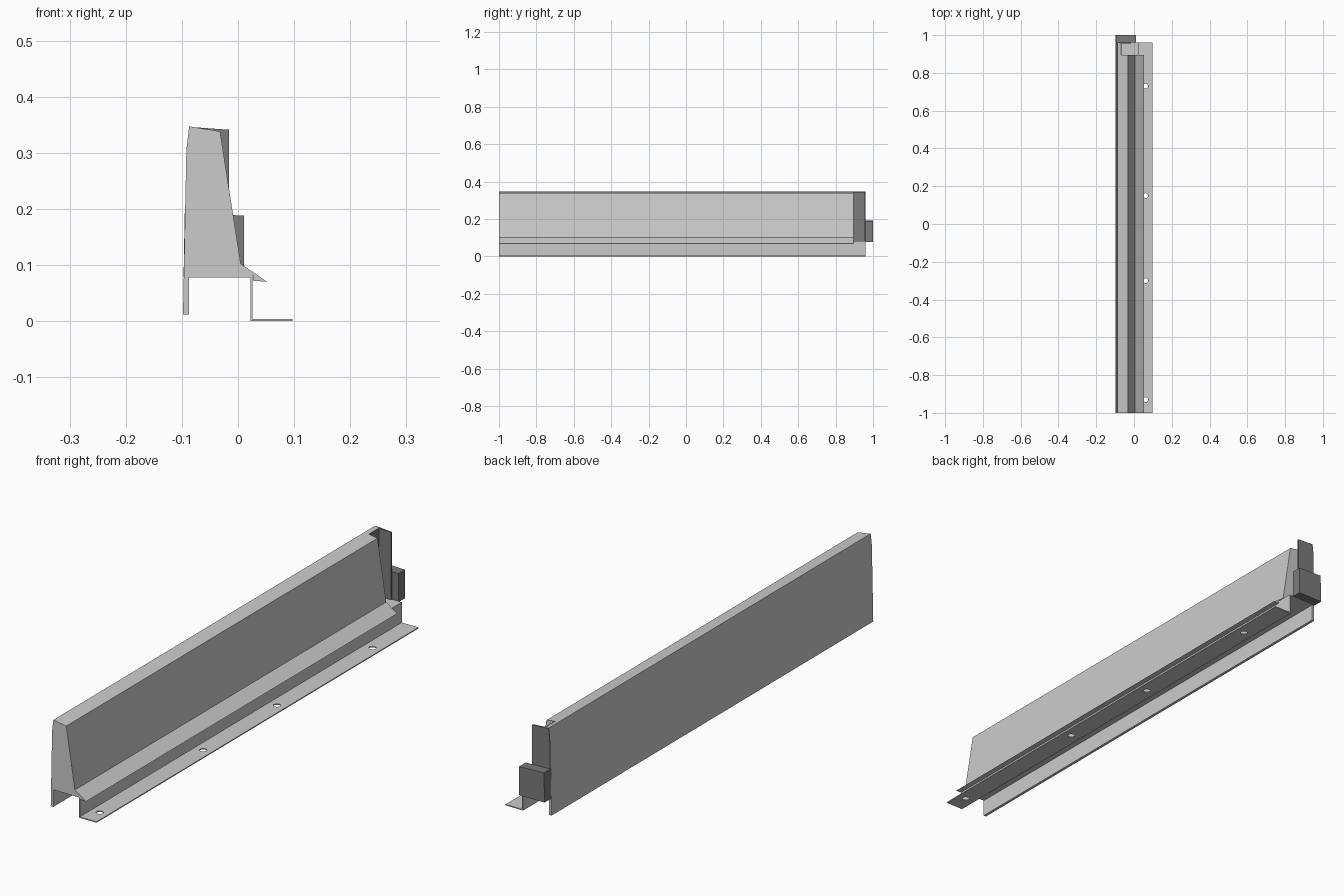
import bpy, bmesh
from math import pi

if "Cube" in bpy.data.objects:
    bpy.data.objects.remove(bpy.data.objects["Cube"])

dark = bpy.data.materials.new("dark_grey")
dark.diffuse_color = (0.2, 0.2, 0.2, 1)
dark.use_nodes = True
dark.node_tree.nodes["Principled BSDF"].inputs["Base Color"].default_value = dark.diffuse_color


def extrude(name, profile, y0, y1, mat=None):
    """Extrude an x-z outline along y."""
    bm = bmesh.new()
    face = bm.faces.new([bm.verts.new((x, y0, z)) for x, z in profile])
    out = bmesh.ops.extrude_face_region(bm, geom=[face])
    verts = [g for g in out["geom"] if isinstance(g, bmesh.types.BMVert)]
    bmesh.ops.translate(bm, verts=verts, vec=(0, y1 - y0, 0))
    bmesh.ops.recalc_face_normals(bm, faces=bm.faces)
    mesh = bpy.data.meshes.new(name)
    bm.to_mesh(mesh)
    bm.free()
    ob = bpy.data.objects.new(name, mesh)
    bpy.context.collection.objects.link(ob)
    if mat:
        mesh.materials.append(mat)
    return ob


# main wedge rail with back lip and drip edge
back = [(-0.087, 0.082), (-0.087, 0.012), (-0.098, 0.012),
        (-0.092, 0.305), (-0.087, 0.347)]
extrude("rail_body", back + [(-0.032, 0.338), (0.005, 0.102), (0.052, 0.07),
                             (0.027, 0.072), (0.027, 0.082)], -1, 0.895)

# thin back wall that continues behind the end notch
extrude("notch_back_wall", back + [(-0.07, 0.344), (-0.07, 0.082)], 0.895, 0.958)

# stepped mounting bracket: shelf, web and foot
t = 0.004
bracket = extrude("mounting_bracket", [
    (-0.087, 0.082), (-0.087, 0.078), (0.022, 0.078), (0.022, 0), (0.097, 0),
    (0.097, t), (0.026, t), (0.026, 0.082)], -1, 0.96)

# screw holes in the foot
for i, y in enumerate((-0.93, -0.30, 0.15, 0.73)):
    bpy.ops.mesh.primitive_cylinder_add(vertices=24, radius=0.013, depth=0.04,
                                        location=(0.062, y, 0))
    cutter = bpy.context.object
    cutter.name = f"hole_cutter_{i}"
    cutter.hide_render = True
    cutter.hide_set(True)
    mod = bracket.modifiers.new(f"hole_{i}", "BOOLEAN")
    mod.operation = "DIFFERENCE"
    mod.solver = "EXACT"
    mod.object = cutter

# dark liner of the notch, end plate and end block
extrude("notch_liner", [(-0.071, 0.082), (-0.067, 0.082), (-0.067, 0.344),
                        (-0.071, 0.3445)], 0.895, 0.958, dark)
extrude("end_plate", [(-0.095, 0.08), (-0.016, 0.08), (-0.016, 0.341),
                      (-0.087, 0.346), (-0.092, 0.305)], 0.955, 0.961, dark)
extrude("end_block", [(-0.097, 0.078), (0.011, 0.078), (0.011, 0.188),
                      (-0.095, 0.192)], 0.96, 1.0, dark)
